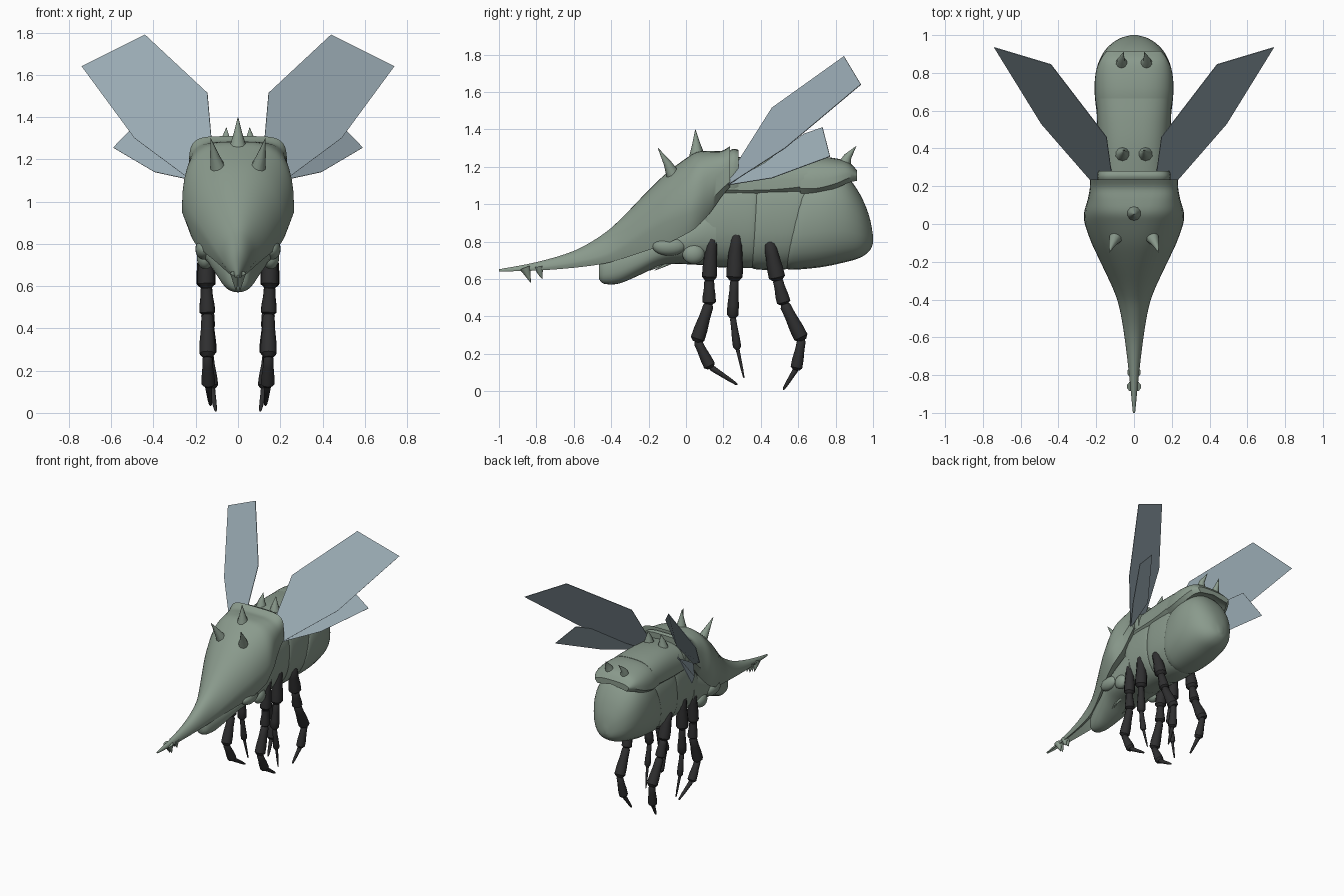
import bpy, bmesh, math
from mathutils import Vector


def material(name, rgb):
    m = bpy.data.materials.new(name)
    m.diffuse_color = (*rgb, 1)
    return m


GREEN = material("grey green shell", (0.255, 0.325, 0.265))
BLACK = material("black leg", (0.028, 0.028, 0.029))
BLUE = material("pale blue wing", (0.34, 0.43, 0.48))


def finish(name, bm, mat, mirror=False, smooth=True):
    bmesh.ops.recalc_face_normals(bm, faces=bm.faces)
    me = bpy.data.meshes.new(name)
    bm.to_mesh(me)
    bm.free()
    me.materials.append(mat)
    ob = bpy.data.objects.new(name, me)
    bpy.context.collection.objects.link(ob)
    if mirror:
        ob.modifiers.new("Mirror", 'MIRROR')
    if smooth:
        bpy.ops.object.select_all(action='DESELECT')
        ob.select_set(True)
        bpy.context.view_layer.objects.active = ob
        bpy.ops.object.shade_smooth_by_angle(angle=math.radians(40))
    return ob


def skin(bm, rings):
    """Bridge a list of closed rings and cap both ends."""
    vs = [[bm.verts.new(p) for p in r] for r in rings]
    n = len(vs[0])
    for a, b in zip(vs, vs[1:]):
        for i in range(n):
            bm.faces.new((a[i], a[(i + 1) % n], b[(i + 1) % n], b[i]))
    bm.faces.new(vs[0])
    bm.faces.new(vs[-1])


def resample(st, k=4):
    """Smooth curve through the stations."""
    out = []
    for i in range(len(st) - 1):
        p0, p1, p2, p3 = st[max(i - 1, 0)], st[i], st[i + 1], st[min(i + 2, len(st) - 1)]
        for j in range(k):
            t = j / k
            out.append([0.5 * (2 * b + (c - a) * t + (2 * a - 5 * b + 4 * c - d) * t * t
                               + (3 * b - a - 3 * c + d) * t ** 3)
                        for a, b, c, d in zip(p0, p1, p2, p3)])
    out.append(list(st[-1]))
    return out


def spow(v, e):
    return math.copysign(abs(v) ** e, v)


def oval(y, hw, zt, zb, lean, e=0.85, n=28):
    c, h = (zt + zb) / 2, (zt - zb) / 2
    ring = []
    for i in range(n):
        a = 2 * math.pi * i / n
        z = h * spow(math.sin(a), e)
        ring.append((hw * spow(math.cos(a), e), y + lean * z, c + z))
    return ring


def arch(y, hw, zt, zm, zb, e, lean=0.0, n=20):
    """Roof-like section: curved top, tucked-in lower edge, hollow underside."""
    ring = [(hw * 0.86, y, zb)]
    for i in range(n + 1):
        a = math.pi * i / n
        z = (zt - zm) * abs(math.sin(a)) ** e
        ring.append((hw * spow(math.cos(a), e), y + lean * z, zm + z))
    ring += [(-hw * 0.86, y, zb), (0, y, zb + 0.4 * (zt - zb))]
    return ring


def loft(name, section, stations):
    bm = bmesh.new()
    skin(bm, [section(*s) for s in resample(stations)])
    return finish(name, bm, GREEN)


def tube(bm, pts, radii, n=10):
    """Round tube with its own radius at every path point."""
    pts = [Vector(p) for p in pts]
    rings = []
    for i, p in enumerate(pts):
        d = (pts[min(i + 1, len(pts) - 1)] - pts[max(i - 1, 0)]).normalized()
        u = d.cross(Vector((1, 0, 0.01))).normalized()
        v = d.cross(u)
        rings.append([p + radii[i] * (u * math.cos(2 * math.pi * k / n) + v * math.sin(2 * math.pi * k / n))
                      for k in range(n)])
    skin(bm, rings)


def spike(name, base, mid, tip, r, mirror=True):
    bm = bmesh.new()
    tube(bm, [base, mid, tip], [r, r * 0.5, 0.001])
    finish(name, bm, GREEN, mirror)


# Front shield drawn out into the long horn: y, half width, top, widest z, lower edge, squareness
loft("horn_shield", arch, [
    (-1.0, 0.006, 0.652, 0.645, 0.640, 1), (-0.8, 0.026, 0.69, 0.655, 0.645, 1),
    (-0.6, 0.05, 0.75, 0.68, 0.66, 1), (-0.45, 0.076, 0.835, 0.71, 0.68, 1),
    (-0.35, 0.108, 0.92, 0.755, 0.705, 1), (-0.2, 0.178, 1.075, 0.85, 0.755, 0.95),
    (-0.1, 0.225, 1.17, 0.905, 0.79, 0.9), (0.0, 0.26, 1.245, 0.94, 0.84, 0.8),
    (0.06, 0.264, 1.28, 0.965, 0.88, 0.7), (0.13, 0.245, 1.285, 1.02, 0.955, 0.55),
    (0.19, 0.234, 1.285, 1.08, 1.04, 0.45), (0.235, 0.232, 1.31, 1.12, 1.09, 0.38)])
loft("shield_collar", arch, [
    (0.21, 0.185, 1.27, 1.1, 1.05, 0.45), (0.25, 0.195, 1.295, 1.1, 1.05, 0.45),
    (0.28, 0.19, 1.29, 1.1, 1.05, 0.45)])

# Head with eyes, cheeks and mouth prongs
loft("head", oval, [
    (-0.465, 0.03, 0.68, 0.6, 0), (-0.44, 0.055, 0.71, 0.575, 0), (-0.36, 0.085, 0.76, 0.575, 0),
    (-0.25, 0.12, 0.8, 0.62, 0), (-0.15, 0.155, 0.85, 0.665, 0),
    (-0.05, 0.18, 0.9, 0.68, 0), (0.16, 0.185, 1.05, 0.67, 0)])


def ball(name, loc, size):
    bm = bmesh.new()
    bmesh.ops.create_uvsphere(bm, u_segments=20, v_segments=12, radius=1)
    for v in bm.verts:
        v.co = Vector([c * s + l for c, s, l in zip(v.co, size, loc)])
    finish(name, bm, GREEN, True)


ball("eye", (0.16, -0.09, 0.775), (0.042, 0.09, 0.05))
ball("cheek", (0.155, 0.04, 0.735), (0.04, 0.06, 0.055))
for i in range(3):
    y = -0.12 - 0.025 * i
    spike("mouth_prong", (0.05, y + 0.03, 0.69), (0.055, y, 0.67), (0.05, y - 0.05, 0.645), 0.014)

# Body segments: y, half width, top, bottom, lean
loft("thorax", oval, [
    (0.1, 0.17, 1.15, 0.68, 0), (0.14, 0.185, 1.18, 0.665, 0), (0.26, 0.19, 1.2, 0.66, 0),
    (0.36, 0.188, 1.2, 0.658, 0.04), (0.385, 0.175, 1.18, 0.67, 0.05)])
loft("abdomen_front", oval, [
    (0.36, 0.175, 1.18, 0.665, 0.05), (0.39, 0.192, 1.2, 0.652, 0.06), (0.5, 0.196, 1.2, 0.648, 0.1),
    (0.6, 0.19, 1.19, 0.655, 0.2), (0.64, 0.17, 1.15, 0.68, 0.2)])
loft("abdomen_rear", oval, [
    (0.575, 0.18, 1.13, 0.67, 0.22), (0.61, 0.2, 1.17, 0.65, 0.2), (0.74, 0.209, 1.19, 0.662, 0.1),
    (0.85, 0.19, 1.15, 0.688, 0.03), (0.93, 0.145, 1.06, 0.715, -0.02),
    (0.98, 0.08, 0.95, 0.755, -0.05), (1.0, 0.015, 0.83, 0.79, 0)])

# Back plates over the body
loft("back_plate_front", arch, [
    (0.2, 0.185, 1.24, 1.075, 1.045, 0.75), (0.4, 0.19, 1.265, 1.075, 1.05, 0.75),
    (0.55, 0.196, 1.265, 1.085, 1.06, 0.75), (0.665, 0.2, 1.255, 1.1, 1.07, 0.75)])
loft("back_plate_rear", arch, [
    (0.61, 0.198, 1.245, 1.085, 1.055, 0.75), (0.7, 0.209, 1.255, 1.085, 1.06, 0.75),
    (0.8, 0.203, 1.245, 1.11, 1.085, 0.75), (0.87, 0.178, 1.225, 1.14, 1.115, 0.75),
    (0.915, 0.145, 1.18, 1.15, 1.125, 0.8)])

# Spikes on shield and back, teeth under the horn
spike("shield_top_spike", (0, 0.06, 1.25), (0, 0.055, 1.32), (0, 0.05, 1.4), 0.045, False)
spike("shield_side_spike", (0.09, -0.06, 1.14), (0.112, -0.1, 1.22), (0.13, -0.15, 1.3), 0.042)
spike("back_spike", (0.06, 0.37, 1.23), (0.058, 0.375, 1.295), (0.055, 0.39, 1.35), 0.045)
spike("tail_spike", (0.06, 0.84, 1.19), (0.07, 0.865, 1.255), (0.055, 0.91, 1.31), 0.042)
spike("horn_tooth_front", (0.008, -0.86, 0.66), (0.01, -0.845, 0.62), (0.01, -0.83, 0.58), 0.03)
spike("horn_tooth_rear", (0.01, -0.785, 0.665), (0.012, -0.78, 0.63), (0.012, -0.768, 0.6), 0.027)

# Legs: joint points and one radius for each segment
LEGS = {
    "front_leg": ([(0.155, 0.14, 0.83), (0.15, 0.125, 0.6), (0.145, 0.125, 0.47), (0.145, 0.06, 0.27),
                   (0.14, 0.13, 0.13), (0.13, 0.275, 0.035)], [0.038, 0.034, 0.036, 0.03, 0.022]),
    "middle_leg": ([(0.155, 0.27, 0.85), (0.15, 0.26, 0.6), (0.14, 0.25, 0.4),
                    (0.14, 0.275, 0.23), (0.13, 0.31, 0.07)], [0.042, 0.03, 0.021, 0.014]),
    "hind_leg": ([(0.16, 0.445, 0.8), (0.15, 0.49, 0.6), (0.145, 0.525, 0.47), (0.14, 0.62, 0.28),
                  (0.125, 0.59, 0.12), (0.105, 0.52, 0.008)], [0.042, 0.035, 0.037, 0.03, 0.021]),
}
BULGE = [(0, 0.5), (0.08, 0.8), (0.35, 0.85), (0.7, 1.05), (0.95, 1.08), (1.04, 0.6)]
for name, (joints, radii) in LEGS.items():
    bm = bmesh.new()
    for k, r in enumerate(radii):
        a, b = Vector(joints[k]), Vector(joints[k + 1])
        last = k == len(radii) - 1
        tube(bm, [a.lerp(b, min(t, 1) if last else t - 0.0) for t, _ in (BULGE[:-1] + [(1.0, 0)] if last else BULGE)],
             [r * s * (1 - 0.75 * t if last else 1) for t, s in BULGE], 9)
    finish(name, bm, BLACK, True)

# Flat, angular wings
WINGS = {
    "fore_wing": [(0.22, 0.22, 1.1), (0.49, 0.53, 1.3), (0.74, 0.935, 1.64),
                  (0.44, 0.845, 1.79), (0.145, 0.46, 1.515), (0.12, 0.28, 1.23)],
    "hind_wing": [(0.21, 0.21, 1.1), (0.395, 0.46, 1.14), (0.59, 0.77, 1.255),
                  (0.44, 0.73, 1.41), (0.38, 0.63, 1.375), (0.22, 0.42, 1.22)],
}
for name, pts in WINGS.items():
    bm = bmesh.new()
    bm.faces.new([bm.verts.new(p) for p in pts])
    ob = finish(name, bm, BLUE, True, False)
    s = ob.modifiers.new("Thickness", 'SOLIDIFY')
    s.thickness, s.offset = 0.004, 0
